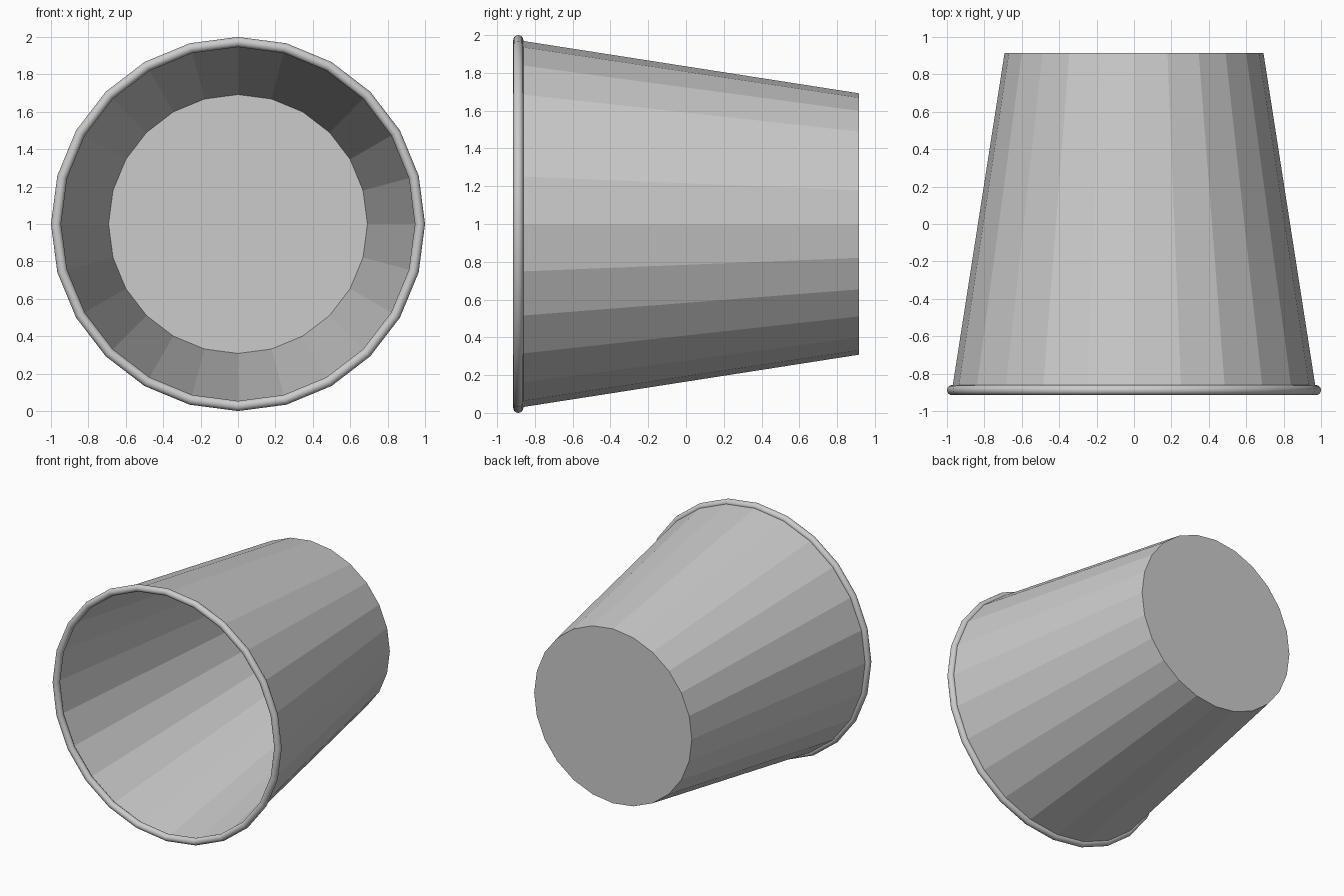
import bpy, bmesh
from math import pi
from mathutils import Matrix

if "Cube" in bpy.data.objects:
    bpy.data.objects.remove(bpy.data.objects["Cube"])

SIDES = 24
FRONT, BACK, CZ = -0.888, 0.915, 1.0
R_FRONT, R_BACK = 0.973, 0.692
TUBE = 0.027

# Tapered single-skin wall with a flat base at the back and an open front
bm = bmesh.new()
place = Matrix.Translation((0, (FRONT + BACK) / 2, CZ)) @ Matrix.Rotation(pi / 2, 4, 'X')
bmesh.ops.create_cone(bm, cap_ends=True, cap_tris=False, segments=SIDES,
                      radius1=R_BACK, radius2=R_FRONT, depth=BACK - FRONT,
                      matrix=place)
bm.normal_update()
mouth = [f for f in bm.faces if len(f.verts) > 4 and f.calc_center_median().y < 0]
bmesh.ops.delete(bm, geom=mouth, context='FACES_ONLY')
mesh = bpy.data.meshes.new("bucket_body")
bm.to_mesh(mesh)
bm.free()
body = bpy.data.objects.new("bucket_body", mesh)
bpy.context.collection.objects.link(body)

# Rolled rim around the opening
bpy.ops.mesh.primitive_torus_add(major_segments=SIDES, minor_segments=16,
                                 major_radius=R_FRONT, minor_radius=TUBE,
                                 location=(0, FRONT, CZ), rotation=(pi / 2, 0, 0))
rim = bpy.context.object
rim.name = "rolled_rim"
bpy.ops.object.shade_smooth()
